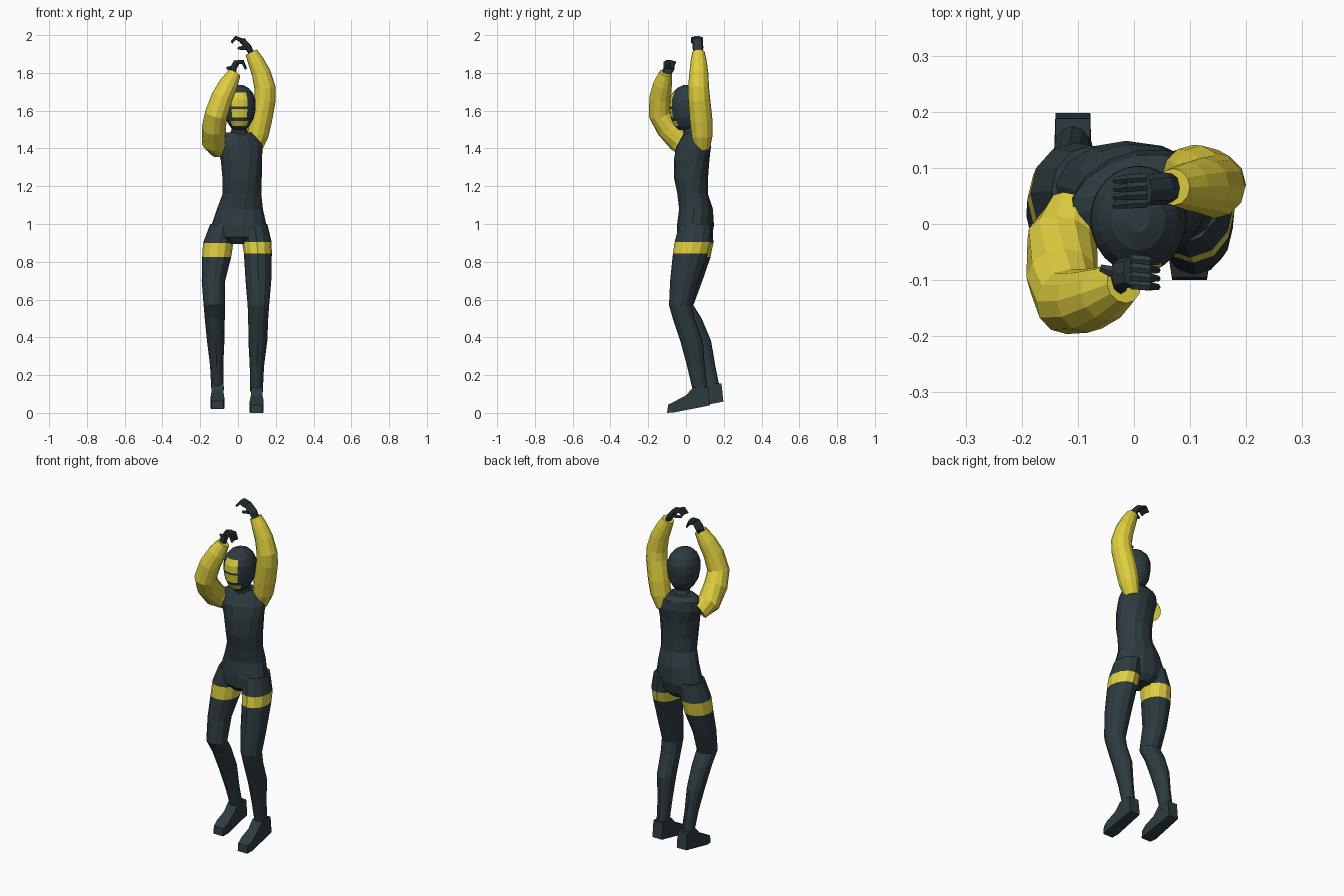
import bpy, bmesh, math
from mathutils import Vector


def mat(name, rgb):
    m = bpy.data.materials.new(name)
    m.diffuse_color = (*rgb, 1)
    return m


DARK = mat("dark slate", (0.026, 0.043, 0.051))
YELLOW = mat("yellow", (0.74, 0.62, 0.05))


def loft(name, frames, n, mats=(DARK,), rule=None):
    """Skin rings; each frame is (centre, axis_u, axis_v). rule(ring, centre) -> material."""
    bm = bmesh.new()
    rings = []
    for c, u, v in frames:
        rings.append([bm.verts.new(c + u * math.cos(math.tau * k / n) + v * math.sin(math.tau * k / n))
                      for k in range(n)])
    bm.faces.new(rings[0])
    bm.faces.new(rings[-1])
    for i, (a, b) in enumerate(zip(rings, rings[1:])):
        for k in range(n):
            f = bm.faces.new((a[k], a[(k + 1) % n], b[(k + 1) % n], b[k]))
            if rule:
                f.material_index = rule(i, f.calc_center_median())
    bmesh.ops.recalc_face_normals(bm, faces=bm.faces)
    me = bpy.data.meshes.new(name)
    bm.to_mesh(me)
    bm.free()
    for m in mats:
        me.materials.append(m)
    ob = bpy.data.objects.new(name, me)
    bpy.context.collection.objects.link(ob)
    return ob


def stack(rows):
    """Horizontal elliptical rings from (x, y, z, rx, ry, turn in degrees)."""
    out = []
    for x, y, z, rx, ry, t in rows:
        t = math.radians(t)
        out.append((Vector((x, y, z)), Vector((math.cos(t), math.sin(t), 0)) * rx,
                    Vector((-math.sin(t), math.cos(t), 0)) * ry))
    return out


def tube(name, pts, n=10, m=DARK, flat=1.0):
    """Rings square to a path of (x, y, z, radius)."""
    P = [Vector(p[:3]) for p in pts]
    out = []
    for i, p in enumerate(pts):
        t = (P[min(i + 1, len(P) - 1)] - P[max(i - 1, 0)]).normalized()
        v = Vector((0, 1, 0))
        v = (v - t * v.dot(t)).normalized()
        out.append((P[i], t.cross(v) * p[3] * flat, v * p[3]))
    return loft(name, out, n, (m,))


# Torso: pelvis, waist and chest, with the shoulders turned against the hips
loft("torso", stack([
    (0.0, 0.045, 0.895, 0.05, 0.06, -8),
    (0.0, 0.045, 0.93, 0.14, 0.09, -8),
    (0.005, 0.05, 0.99, 0.148, 0.097, -8),
    (0.01, 0.053, 1.08, 0.122, 0.09, -4),
    (0.021, 0.035, 1.16, 0.102, 0.083, 0),
    (0.022, 0.027, 1.24, 0.104, 0.09, 5),
    (0.018, 0.03, 1.34, 0.112, 0.093, 12),
    (0.008, 0.04, 1.41, 0.127, 0.09, 17),
    (0.0, 0.05, 1.46, 0.115, 0.07, 17),
    (0.0, 0.045, 1.485, 0.075, 0.052, 17)]), 14)
loft("neck", stack([(0.005, 0.04, 1.46, 0.055, 0.05, 0), (0.008, 0.025, 1.50, 0.042, 0.042, 0),
                    (0.008, 0.02, 1.55, 0.042, 0.042, 0)]), 12)

# Head, with the yellow mask stripes chosen by ring and front direction
head_rows = [(1.497, 0.032, 0.045), (1.518, 0.052, 0.068), (1.546, 0.068, 0.083), (1.563, 0.076, 0.089),
             (1.61, 0.085, 0.095), (1.622, 0.086, 0.096), (1.66, 0.084, 0.095), (1.695, 0.070, 0.080),
             (1.72, 0.048, 0.055), (1.735, 0.02, 0.022)]
loft("head", stack([(0.008, 0.008, z, a, b, 0) for z, a, b in head_rows]), 24, (DARK, YELLOW),
     lambda i, c: int(i in (1, 3, 5, 6) and c.y < 0 and abs(c.x - 0.006) < 0.042))

# Legs with a yellow thigh band between rings 1 and 2
legs = {
    "left_leg": [(0.085, 0.05, 1.0, 0.07, 0.085), (0.1, 0.036, 0.905, 0.078, 0.096),
                 (0.105, 0.024, 0.845, 0.074, 0.093), (0.108, -0.008, 0.7, 0.068, 0.076),
                 (0.108, -0.03, 0.57, 0.057, 0.06), (0.107, -0.012, 0.5, 0.053, 0.058),
                 (0.105, 0.03, 0.38, 0.05, 0.06), (0.1, 0.052, 0.25, 0.038, 0.047),
                 (0.098, 0.076, 0.11, 0.033, 0.038)],
    "right_leg": [(-0.075, 0.06, 1.0, 0.072, 0.08), (-0.105, 0.055, 0.9, 0.08, 0.09),
                  (-0.113, 0.045, 0.825, 0.077, 0.085), (-0.13, 0.015, 0.7, 0.062, 0.072),
                  (-0.126, -0.018, 0.57, 0.056, 0.057), (-0.123, 0.025, 0.5, 0.053, 0.058),
                  (-0.118, 0.075, 0.38, 0.046, 0.058), (-0.113, 0.11, 0.25, 0.035, 0.045),
                  (-0.108, 0.143, 0.12, 0.033, 0.038)],
}
for name, rows in legs.items():
    loft(name, stack([(*r, 0) for r in rows]), 12, (DARK, YELLOW), lambda i, c: int(i == 1))


# Feet: side profile widened a little at the toe, toes pointing down
def foot(name, x, dy, dz):
    prof = [(0.128, 0.045), (0.118, 0.14), (0.038, 0.14), (0.0, 0.098), (-0.06, 0.066), (-0.095, 0.048),
            (-0.1, 0.005), (-0.06, 0.008)]
    bm = bmesh.new()
    sides = []
    for s in (-1, 1):
        sides.append([bm.verts.new((x + s * (0.037 if y < 0 and y > -0.09 else 0.031), y + dy, z + dz))
                      for y, z in prof])
    bm.faces.new(sides[0])
    bm.faces.new(sides[1])
    for k in range(len(prof)):
        j = (k + 1) % len(prof)
        bm.faces.new((sides[0][k], sides[0][j], sides[1][j], sides[1][k]))
    bmesh.ops.recalc_face_normals(bm, faces=bm.faces)
    bmesh.ops.triangulate(bm, faces=[f for f in bm.faces if len(f.verts) > 4])
    me = bpy.data.meshes.new(name)
    bm.to_mesh(me)
    bm.free()
    me.materials.append(DARK)
    bpy.context.collection.objects.link(bpy.data.objects.new(name, me))


foot("left_foot", 0.099, 0.0, -0.005)
foot("right_foot", -0.109, 0.07, 0.015)

# Raised sleeves
tube("right_sleeve", [(-0.1, 0.02, 1.40, 0.055), (-0.128, -0.03, 1.435, 0.064), (-0.128, -0.095, 1.51, 0.064),
                      (-0.116, -0.138, 1.58, 0.06), (-0.085, -0.137, 1.67, 0.057),
                      (-0.05, -0.124, 1.74, 0.05), (-0.018, -0.108, 1.80, 0.034)], 12, YELLOW)
tube("left_sleeve", [(0.085, 0.085, 1.40, 0.042), (0.105, 0.085, 1.47, 0.056), (0.12, 0.08, 1.55, 0.06),
                     (0.142, 0.07, 1.66, 0.058), (0.143, 0.066, 1.72, 0.056), (0.122, 0.068, 1.80, 0.05),
                     (0.095, 0.067, 1.86, 0.043), (0.07, 0.066, 1.91, 0.033)], 12, YELLOW)


# Hands: flattened palm, four curled fingers and a thumb
def hand(side, wrist, mid, knuckle, bend, tip, thumb):
    tube(side + "_palm", [(*wrist, 0.022), (*mid, 0.029), (*knuckle, 0.027)], 8, flat=0.6)
    for k in range(4):
        off = Vector((0, (k - 1.5) * 0.015, -0.004 * abs(k - 1.5)))
        pts = [Vector(p) + off for p in (knuckle, bend, tip)]
        tube(f"{side}_finger_{k + 1}", [(*p, r) for p, r in zip(pts, (0.01, 0.009, 0.006))], 6)
    tube(side + "_thumb", [(*mid, 0.012), (*((Vector(mid) + Vector(thumb)) / 2), 0.011), (*thumb, 0.007)], 6)


hand("right", (-0.025, -0.11, 1.78), (-0.025, -0.09, 1.825), (-0.005, -0.085, 1.86),
     (0.025, -0.088, 1.862), (0.042, -0.09, 1.825), (-0.06, -0.078, 1.825))
hand("left", (0.078, 0.066, 1.89), (0.055, 0.063, 1.935), (0.02, 0.06, 1.975),
     (-0.012, 0.058, 1.99), (-0.034, 0.055, 1.965), (0.0, 0.04, 1.93))
